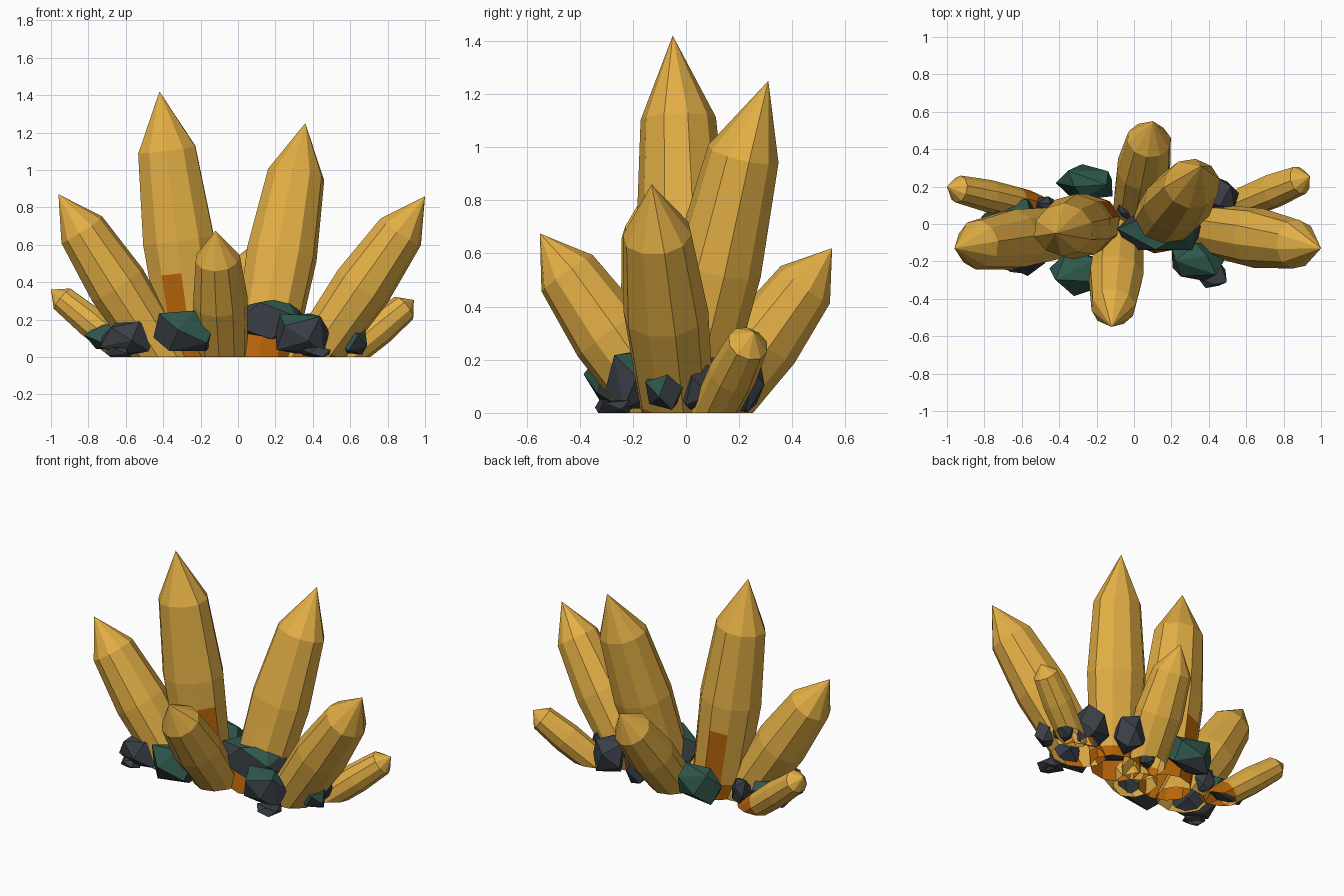
import bpy, bmesh, math, random
from mathutils import Vector

old = bpy.data.objects.get("Cube")
if old:
    bpy.data.objects.remove(old, do_unlink=True)


def material(name, rgb):
    m = bpy.data.materials.new(name)
    m.use_nodes = True
    m.diffuse_color = (*rgb, 1)
    bsdf = next(n for n in m.node_tree.nodes if n.type == 'BSDF_PRINCIPLED')
    bsdf.inputs["Base Color"].default_value = (*rgb, 1)
    return m


gold = material("golden crystal", (0.77, 0.43, 0.06))
amber = material("deep amber", (0.48, 0.13, 0.003))
slate = material("dark slate", (0.042, 0.05, 0.062))
green = material("mossy green", (0.027, 0.095, 0.07))

# (fraction of length, fraction of radius) rings
LONG = [(-0.3, 0.74), (0.0, 0.86), (0.08, 0.89), (0.32, 0.96), (0.44, 1.0), (0.78, 0.81)]
BLUNT = [(-0.3, 0.8), (0.0, 0.9), (0.15, 0.94), (0.5, 1.0), (0.86, 0.85)]
SIDES = 10


def finish(name, bm, mats):
    """Trim everything under the ground, leaving the foot open."""
    bmesh.ops.recalc_face_normals(bm, faces=bm.faces)
    geom = bm.verts[:] + bm.edges[:] + bm.faces[:]
    bmesh.ops.bisect_plane(bm, geom=geom, plane_co=(0, 0, 0),
                           plane_no=(0, 0, 1), clear_inner=True)
    mesh = bpy.data.meshes.new(name)
    bm.to_mesh(mesh)
    bm.free()
    for m in mats:
        mesh.materials.append(m)
    obj = bpy.data.objects.new(name, mesh)
    bpy.context.collection.objects.link(obj)


def crystal(name, base, tip, radius, rings=LONG, foot=0, streaks=(),
            depth=1.0, bend=0.0, spin=0.28):
    """Pointed prism whose tip may be bent back from its axis.

    Every foot-th facet is amber next to the ground, and the facets
    listed in streaks are amber up to the fourth ring.
    """
    rng = random.Random(name)
    base, tip = Vector(base), Vector(tip)
    axis = tip - base - Vector((0, bend, 0))
    turn = Vector((0, 0, 1)).rotation_difference(axis)
    wobble = [rng.uniform(0.98, 1.03) for _ in range(SIDES)]
    bm = bmesh.new()
    loops = []
    for t, k in rings:
        loop = []
        for i in range(SIDES):
            a = (i + spin) * math.tau / SIDES
            r = radius * k * wobble[i]
            p = Vector((r * math.cos(a), r * depth * math.sin(a), 0))
            loop.append(bm.verts.new(base + axis * t + turn @ p))
        loops.append(loop)
    top = bm.verts.new(tip)
    for i in range(SIDES):
        j = (i + 1) % SIDES
        for level, (lo, hi) in enumerate(zip(loops, loops[1:])):
            f = bm.faces.new((lo[i], lo[j], hi[j], hi[i]))
            if (foot and level < 2 and i % foot == 0) or (level < 3 and i in streaks):
                f.material_index = 1
        bm.faces.new((loops[-1][i], loops[-1][j], top))
    bm.faces.new(loops[0])
    finish(name, bm, [gold, amber])


def rock(name, centre, size, moss, seed):
    """Chiselled boulder; faces turned up beyond the moss limit are green."""
    rng = random.Random(seed)
    bm = bmesh.new()
    # Points spread evenly over a sphere, jittered, with top and bottom planed flat
    count = 12
    for i in range(count):
        z = 1 - 2 * (i + 0.5) / count
        a = i * math.pi * (3 - math.sqrt(5)) + seed
        r = math.sqrt(1 - z * z) * rng.uniform(0.9, 1.2)
        z = max(-0.7, min(0.7, z)) + rng.uniform(-0.06, 0.06)
        d = (r * math.cos(a) * 0.56, r * math.sin(a) * 0.56, z * 0.7)
        bm.verts.new([c + s * v for c, s, v in zip(centre, size, d)])
    bmesh.ops.convex_hull(bm, input=bm.verts[:])
    loose = [v for v in bm.verts if not v.link_faces]
    bmesh.ops.delete(bm, geom=loose, context='VERTS')
    bmesh.ops.dissolve_limit(bm, angle_limit=0.35, verts=bm.verts[:], edges=bm.edges[:])
    bmesh.ops.recalc_face_normals(bm, faces=bm.faces)
    for f in bm.faces:
        f.normal_update()
        f.material_index = 1 if f.normal.z > moss else 0
    finish(name, bm, [slate, green])


# Tall centre crystals
crystal("tall_crystal", (-0.235, 0.005, 0), (-0.42, -0.05, 1.42), 0.195,
        foot=1, streaks=(0, 2, 6, 8), depth=0.9, bend=-0.01, spin=0.42)
crystal("second_crystal", (0.135, -0.01, 0), (0.36, 0.31, 1.25), 0.187,
        foot=1, depth=0.89, bend=0.03)

# Leaning crystals around them
crystal("right_large_crystal", (-0.40, -0.05, 0), (-0.96, -0.13, 0.87), 0.163)
crystal("left_large_crystal", (0.40, -0.03, 0), (1.0, -0.13, 0.86), 0.163, foot=2)
crystal("front_crystal", (-0.08, -0.08, 0), (-0.12, -0.55, 0.675), 0.148)
crystal("back_crystal", (0.01, 0.09, 0), (0.10, 0.55, 0.62), 0.145)

# Small outer crystals
crystal("right_small_crystal", (-0.56, 0.1, 0), (-1.0, 0.2, 0.36), 0.085, BLUNT, foot=1)
crystal("left_small_crystal", (0.56, 0.1, -0.01), (0.94, 0.255, 0.305), 0.092, BLUNT)

# Boulders: centre, size, moss limit
ROCKS = [
    ((-0.59, -0.17, 0.10), (0.27, 0.17, 0.18), 2.0),
    ((-0.66, 0.06, 0.11), (0.28, 0.14, 0.14), 0.1),
    ((-0.26, -0.26, 0.14), (0.34, 0.20, 0.21), -0.1),
    ((0.15, -0.04, 0.20), (0.44, 0.24, 0.22), 0.6),
    ((0.34, -0.20, 0.13), (0.29, 0.21, 0.22), 0.3),
    ((0.61, -0.08, 0.09), (0.17, 0.13, 0.15), 0.1),
    ((0.58, 0.04, 0.10), (0.14, 0.12, 0.19), 2.0),
    ((-0.26, 0.22, 0.13), (0.29, 0.16, 0.22), -0.4),
    ((0.46, 0.14, 0.10), (0.20, 0.19, 0.22), 2.0),
    ((0.20, 0.20, 0.12), (0.20, 0.19, 0.22), 2.0),
    ((-0.47, 0.10, 0.09), (0.12, 0.10, 0.16), 2.0),
    ((-0.04, 0.08, 0.10), (0.10, 0.10, 0.12), 2.0),
    ((0.42, -0.27, 0.025), (0.14, 0.13, 0.06), 2.0),
    ((-0.64, -0.2, 0.025), (0.13, 0.12, 0.06), 2.0),
]
for n, (centre, size, moss) in enumerate(ROCKS):
    rock(f"rock_{n}", centre, size, moss, n + 3)
